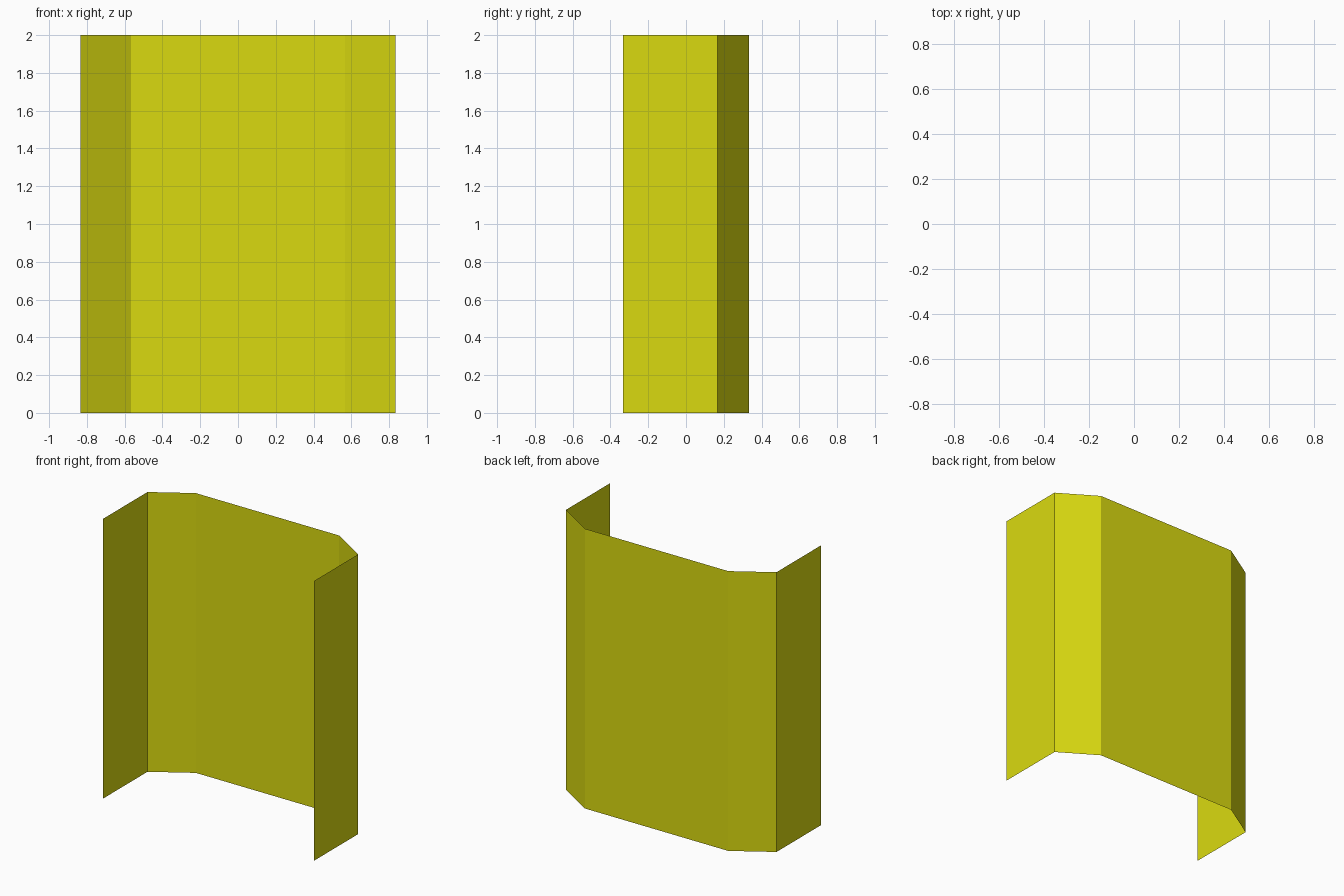
import bpy
import bmesh

if "Cube" in bpy.data.objects:
    bpy.data.objects.remove(bpy.data.objects["Cube"])

# single flat yellow colour
yellow = bpy.data.materials.new("yellow")
yellow.diffuse_color = (0.70, 0.70, 0.005, 1.0)
yellow.use_nodes = True
yellow.node_tree.nodes["Principled BSDF"].inputs["Base Color"].default_value = yellow.diffuse_color

# half of the folded plan, from the wing's front edge to the back panel; mirrored in x
half = [(0.833, -0.333), (0.833, 0.167), (0.567, 0.333)]
plan = half + [(-x, y) for x, y in reversed(half)]

# open, thin folded sheet: sweep the plan upwards
bm = bmesh.new()
low = [bm.verts.new((x, y, 0.0)) for x, y in plan]
high = [bm.verts.new((x, y, 2.0)) for x, y in plan]
for i in range(len(plan) - 1):
    bm.faces.new((low[i], low[i + 1], high[i + 1], high[i]))

mesh = bpy.data.meshes.new("folded_panel")
bm.to_mesh(mesh)
bm.free()
mesh.materials.append(yellow)
panel = bpy.data.objects.new("folded_panel", mesh)
bpy.context.collection.objects.link(panel)
